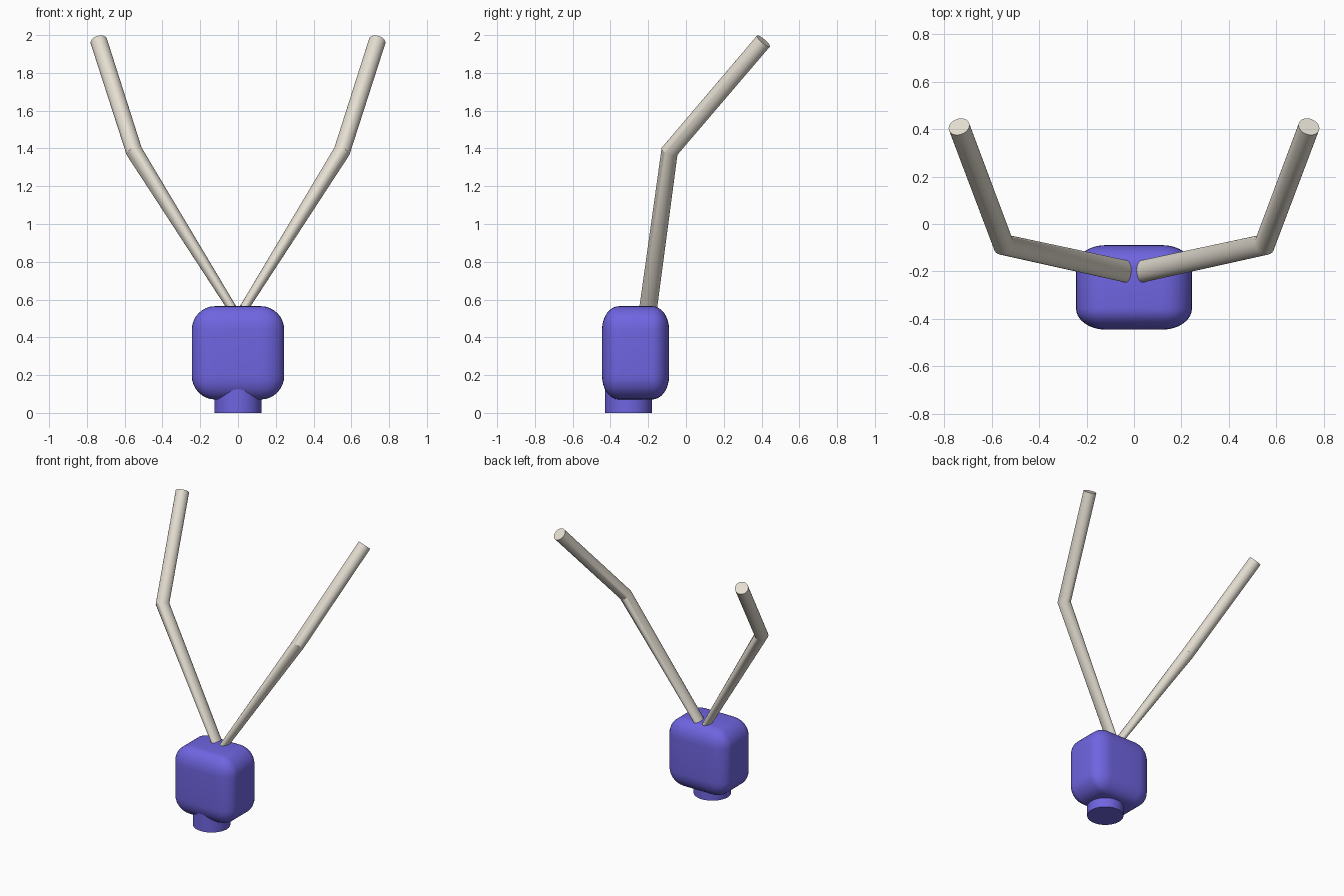
import bpy, bmesh, math
from mathutils import Vector

if "Cube" in bpy.data.objects:
    bpy.data.objects.remove(bpy.data.objects["Cube"])


def material(name, rgb):
    m = bpy.data.materials.new(name)
    m.diffuse_color = (*rgb, 1)
    m.use_nodes = True
    m.node_tree.nodes["Principled BSDF"].inputs["Base Color"].default_value = m.diffuse_color
    return m


def make_object(name, bm, mat, angle):
    bmesh.ops.recalc_face_normals(bm, faces=bm.faces)
    mesh = bpy.data.meshes.new(name)
    bm.to_mesh(mesh)
    bm.free()
    mesh.materials.append(mat)
    obj = bpy.data.objects.new(name, mesh)
    bpy.context.collection.objects.link(obj)
    bpy.ops.object.select_all(action='DESELECT')
    obj.select_set(True)
    bpy.context.view_layer.objects.active = obj
    bpy.ops.object.shade_smooth_by_angle(angle=math.radians(angle))
    return obj


purple = material("purple", (0.16, 0.13, 0.75))
cream = material("cream", (0.78, 0.73, 0.64))

# Rounded block body
bm = bmesh.new()
bmesh.ops.create_cube(bm, size=0.494)
bmesh.ops.bevel(bm, geom=bm.edges[:], offset=0.125, segments=8, profile=0.5, affect='EDGES')
bmesh.ops.scale(bm, vec=(0.99, 0.72, 1), verts=bm.verts)
bmesh.ops.translate(bm, vec=(0, -0.267, 0.318), verts=bm.verts)
make_object("body", bm, purple, 60)

# Round foot below the body
bm = bmesh.new()
bmesh.ops.create_cone(bm, cap_ends=True, segments=48, radius1=0.124, radius2=0.124, depth=0.2)
bmesh.ops.translate(bm, vec=(0, -0.305, 0.1), verts=bm.verts)
make_object("foot", bm, purple, 40)

# Bent rods: flattened at the base, round at the tip
path = [Vector(p) for p in ((0.032, -0.2, 0.555), (0.55, -0.087, 1.385), (0.737, 0.41, 1.968))]
d1 = (path[1] - path[0]).normalized()
d2 = (path[2] - path[1]).normalized()
normals = [d1, (d1 + d2).normalized(), d2]
radii = [(0.024, 0.047), (0.044, 0.044), (0.045, 0.045)]
SIDES = 32


def rod(name, side):
    bm = bmesh.new()
    rings = []
    for i, (p, n, (ru, rv)) in enumerate(zip(path, normals, radii)):
        d = d2 if i == 2 else d1
        v = (Vector((0, 1, 0)) - d * d.y).normalized()
        u = v.cross(d)
        if i == 2:
            v1 = (Vector((0, 1, 0)) - d1 * d1.y).normalized()
            v = d1.rotation_difference(d2) @ v1
            u = v.cross(d)
        ring = []
        for k in range(SIDES):
            a = 2 * math.pi * k / SIDES
            off = u * ru * math.cos(a) + v * rv * math.sin(a)
            # slide along the rod onto the mitre plane
            co = p + off - d * (off.dot(n) / d.dot(n))
            ring.append(bm.verts.new((co.x * side, co.y, co.z)))
        rings.append(ring)
    for a, b in zip(rings, rings[1:]):
        for k in range(SIDES):
            j = (k + 1) % SIDES
            bm.faces.new((a[k], a[j], b[j], b[k]))
    bm.faces.new(rings[0])
    bm.faces.new(rings[-1])
    make_object(name, bm, cream, 30)


rod("right_rod", 1)
rod("left_rod", -1)
